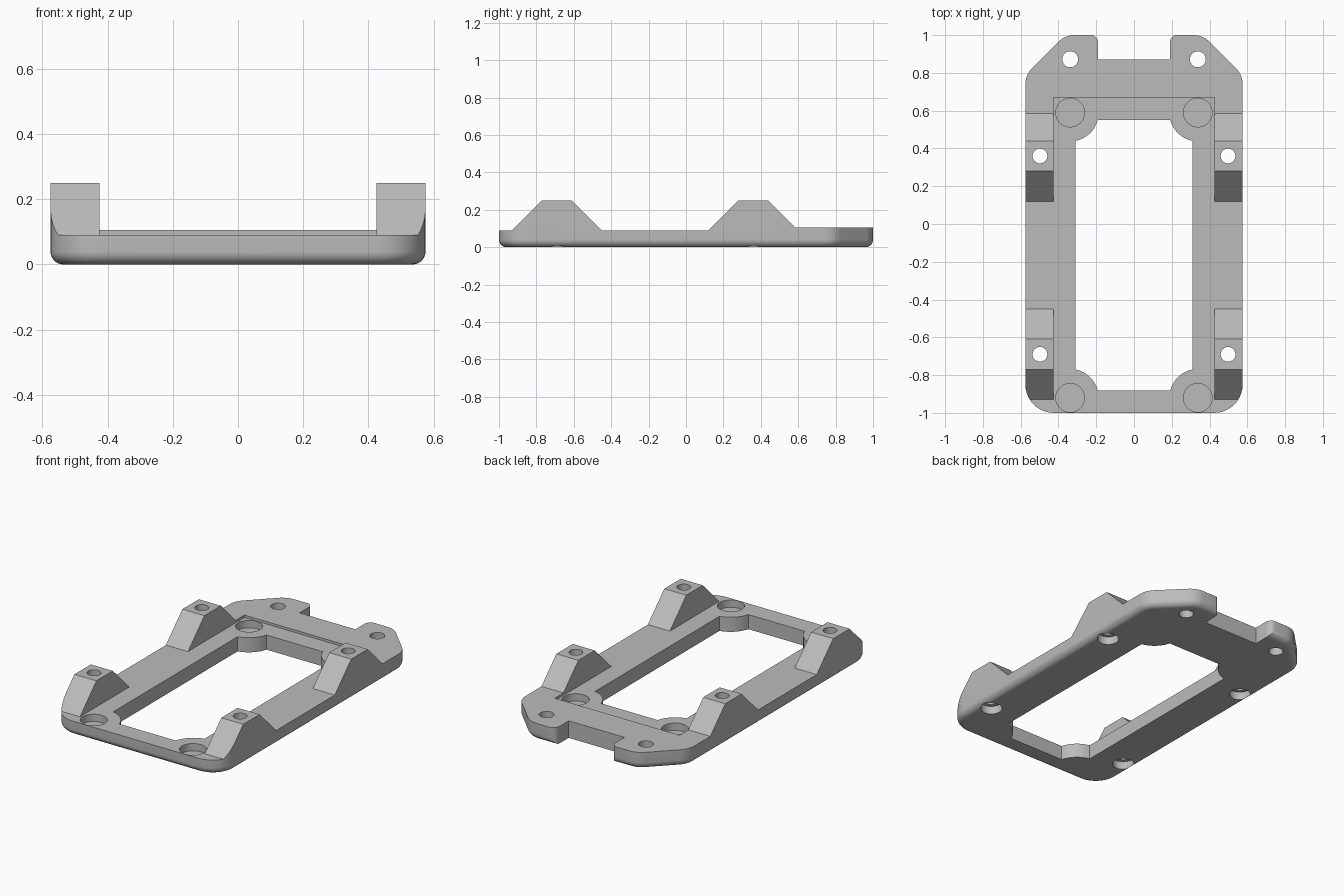
import bpy, bmesh, math

if "Cube" in bpy.data.objects:
    bpy.data.objects.remove(bpy.data.objects["Cube"])

grey = bpy.data.materials.new("plain grey")
grey.diffuse_color = (0.5, 0.5, 0.5, 1)
grey.use_nodes = True
grey.node_tree.nodes["Principled BSDF"].inputs["Base Color"].default_value = grey.diffuse_color


def arc(cx, cy, r, a0, a1, n):
    return [(cx + r * math.cos(math.radians(a0 + (a1 - a0) * i / n)),
             cy + r * math.sin(math.radians(a0 + (a1 - a0) * i / n))) for i in range(n + 1)]


def loft(name, rings):
    """Solid from a stack of matching rings of 3D points."""
    bm = bmesh.new()
    vs = [[bm.verts.new(p) for p in ring] for ring in rings]
    n = len(vs[0])
    bm.faces.new(vs[0][::-1])
    bm.faces.new(vs[-1])
    for a, b in zip(vs, vs[1:]):
        for i in range(n):
            j = (i + 1) % n
            bm.faces.new((a[i], a[j], b[j], b[i]))
    bmesh.ops.recalc_face_normals(bm, faces=bm.faces)
    me = bpy.data.meshes.new(name)
    bm.to_mesh(me)
    bm.free()
    me.materials.append(grey)
    ob = bpy.data.objects.new(name, me)
    bpy.context.collection.objects.link(ob)
    return ob


def prism(name, pts, z0, z1):
    return loft(name, [[(x, y, z) for x, y in pts] for z in (z0, z1)])


def cut(cutter):
    cutter.hide_render = True
    mod = frame.modifiers.new("cut", 'BOOLEAN')
    mod.operation = 'DIFFERENCE'
    mod.solver = 'EXACT'
    mod.object = cutter
    bpy.context.view_layer.objects.active = frame
    bpy.ops.object.modifier_apply(modifier=mod.name)
    bpy.data.objects.remove(cutter)


def bore(x, y, r, z0, z1):
    cut(prism("bore_cutter", arc(x, y, r, 0, 352.5, 47), z0, z1))


# Block with the outer outline and a rounded bottom edge
def outline(inset, z):
    half = []
    for cx, cy, r, a0, a1 in ((0.425, -0.85, 0.15, -90, 0),
                              (0.455, 0.74, 0.12, 0, 45),
                              (0.315, 0.88, 0.12, 45, 90)):
        half += arc(cx, cy, r - inset, a0, a1, 10)
    pts = half + [(-x, y) for x, y in reversed(half)]
    return [(x, y, z) for x, y in pts]


R = 0.04
rings = []
for i in range(9):
    a = math.radians(90 * i / 8)
    rings.append(outline(R * (1 - math.sin(a)), R * (1 - math.cos(a))))
frame = loft("mounting_frame", rings + [outline(0, 0.26)])

# Side profile: posts, low rails and the slightly higher rear plate
profile = [(-2, 0.09), (-0.93, 0.09), (-0.77, 0.25), (-0.61, 0.25), (-0.45, 0.09),
           (0.12, 0.09), (0.28, 0.25), (0.44, 0.25), (0.585, 0.105), (2, 0.105),
           (2, 0.5), (-2, 0.5)]
cut(loft("profile_cutter", [[(x, y, z) for y, z in profile] for x in (-1, 1)]))

# Recessed bed between the posts
cut(prism("bed_cutter", [(-0.425, -2), (0.425, -2), (0.425, 0.67), (-0.425, 0.67)], 0.09, 0.6))

# Central opening, with rounded bosses around the corner pockets
right = [p for p in arc(0.34, -0.92, 0.153, 165, 101, 8)] + \
        [p for p in arc(0.34, 0.59, 0.153, 259, 195, 8)]
cut(prism("opening_cutter", right + [(-x, y) for x, y in reversed(right)], -1, 1))

# Rear notch with rounded mouth
mouth = [(0.19, 0.87)] + arc(0.23, 0.961, 0.04, 180, 90, 6) + [(0.23, 1.2)]
cut(prism("notch_cutter", mouth + [(-x, y) for x, y in reversed(mouth)], -1, 1))

# Holes, mirrored left and right
for s in (-1, 1):
    bore(s * 0.338, 0.872, 0.042, -1, 1)           # rear tab holes
    for y in (0.59, -0.92):
        bore(s * 0.338, y, 0.076, 0.045, 0.5)      # blind corner pockets
    for y in (0.36, -0.69):
        bore(s * 0.498, y, 0.039, -1, 1)           # post screw holes
        bore(s * 0.498, y, 0.062, -1, 0.05)        # screw head recesses below

bpy.ops.object.select_all(action='DESELECT')
frame.select_set(True)
bpy.context.view_layer.objects.active = frame
bpy.ops.object.shade_smooth_by_angle(angle=math.radians(28))
